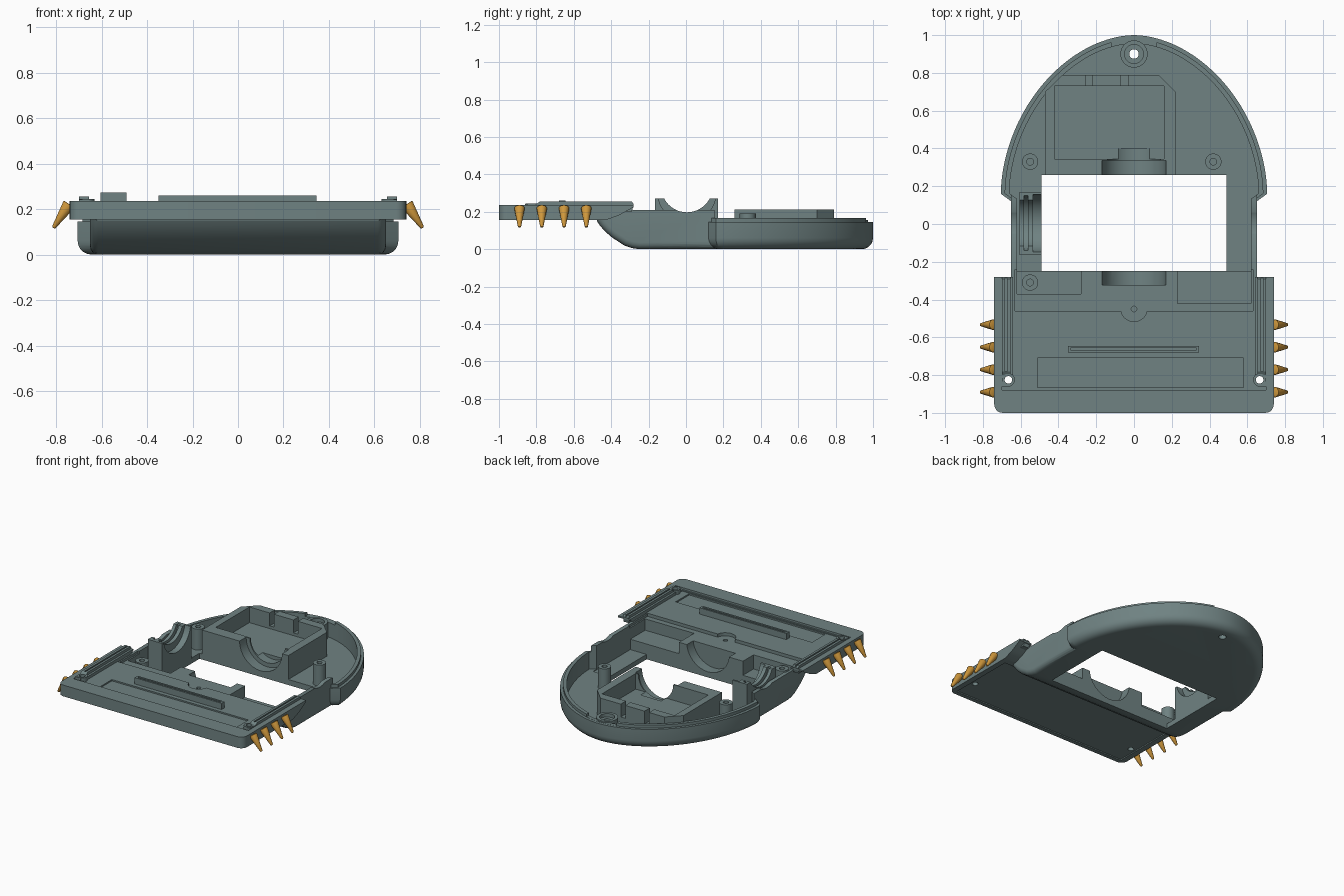
import bpy, bmesh, math
from mathutils import Vector, Matrix

if "Cube" in bpy.data.objects:
    bpy.data.objects.remove(bpy.data.objects["Cube"])


def material(name, rgb):
    m = bpy.data.materials.new(name)
    m.use_nodes = True
    m.diffuse_color = (*rgb, 1)
    m.node_tree.nodes["Principled BSDF"].inputs["Base Color"].default_value = (*rgb, 1)
    return m


GREY = material("slate grey", (0.16, 0.225, 0.225))
GOLD = material("amber gold", (0.62, 0.31, 0.045))


def finish(bm, name, mat=GREY):
    bmesh.ops.recalc_face_normals(bm, faces=bm.faces)
    me = bpy.data.meshes.new(name)
    bm.to_mesh(me)
    bm.free()
    me.materials.append(mat)
    ob = bpy.data.objects.new(name, me)
    bpy.context.collection.objects.link(ob)
    return ob


def prism(name, pts, a, b, axis="z", pick=None, offset=0.0, segments=5):
    """Extrude a profile along z (xy points) or x (yz points); bevel picked edges."""
    bm = bmesh.new()
    place = (lambda p, h: (p[0], p[1], h)) if axis == "z" else (lambda p, h: (h, p[0], p[1]))
    face = bm.faces.new([bm.verts.new(place(p, a)) for p in pts])
    new = bmesh.ops.extrude_face_region(bm, geom=[face])["geom"]
    shift = Vector(place((0, 0), b - a))
    bmesh.ops.translate(bm, vec=shift, verts=[v for v in new if isinstance(v, bmesh.types.BMVert)])
    bmesh.ops.recalc_face_normals(bm, faces=bm.faces)
    if pick:
        edges = [e for e in bm.edges if pick(*[v.co for v in e.verts])]
        bmesh.ops.bevel(bm, geom=edges, offset=offset, segments=segments, profile=0.5, affect="EDGES")
    return finish(bm, name)


def box(name, x0, x1, y0, y1, z0, z1):
    return prism(name, [(x0, y0), (x1, y0), (x1, y1), (x0, y1)], z0, z1)


def rod(name, centre, r, depth, axis="Z", sides=32):
    bm = bmesh.new()
    rot = {"X": Matrix.Rotation(math.pi / 2, 4, "Y"),
           "Y": Matrix.Rotation(math.pi / 2, 4, "X"), "Z": Matrix()}[axis]
    bmesh.ops.create_cone(bm, cap_ends=True, segments=sides, radius1=r, radius2=r,
                          depth=depth, matrix=Matrix.Translation(centre) @ rot)
    return finish(bm, name)


def combine(ob, other, op="DIFFERENCE"):
    mod = ob.modifiers.new("cut", "BOOLEAN")
    mod.operation, mod.object, mod.solver = op, other, "EXACT"
    bpy.context.view_layer.objects.active = ob
    bpy.ops.object.modifier_apply(modifier=mod.name)
    bpy.data.objects.remove(other)


def cut(ob, *args):
    combine(ob, box("cutter", *args))


def drill(ob, *args):
    combine(ob, rod("cutter", *args))


def join(ob, other):
    combine(ob, other, "UNION")


# Rounded rear outline
def outline(inset=0.0, steps=28):
    half = []
    for i in range(steps + 1):
        t = math.pi / 2 * i / steps
        half.append((0.705 * math.sin(t) ** 1.08, 0.16 + 0.84 * max(math.cos(t), 0) ** 1.08))
    half.append((0.65, 0.12))
    pts = half + [(-x, y) for x, y in reversed(half[1:])]
    return [(x * (1 - inset / 0.7), 0.2 + (y - 0.2) * (1 - inset / 0.8)) for x, y in pts]


shell = prism("shell", outline(), 0, 0.145,
              pick=lambda a, b: a.z + b.z < 0.01, offset=0.06)
join(shell, prism("lip", outline(0.02), 0.1, 0.166))

# Middle body with the curved front underside
side = [(-0.476, 0.21), (-0.476, 0.15), (-0.46, 0.125), (-0.43, 0.092), (-0.395, 0.062),
        (-0.33, 0.02), (-0.29, 0.006), (-0.25, 0), (0.3, 0), (0.3, 0.1), (0.26, 0.14), (0.15, 0.21)]
join(shell, prism("middle", side, -0.65, 0.65, "x", offset=0.035, segments=4,
                  pick=lambda a, b: abs(a.x - b.x) < 0.01 and max(a.z, b.z) < 0.16
                  and max(a.y, b.y) < 0.29 or abs(a.x - b.x) < 0.01 and a.z + b.z < 0.01))

# Front plate and its side arms
join(shell, prism("plate", [(-0.74, -1), (0.74, -1), (0.74, -0.46), (-0.74, -0.46)],
                  0.155, 0.236, offset=0.045,
                  pick=lambda a, b: abs(a.z - b.z) > 0.01 and a.y < -0.9))
arm = [(-0.6, 0.155), (-0.43, 0.155), (-0.36, 0.18), (-0.28, 0.225), (-0.28, 0.236), (-0.6, 0.236)]
rail = [(-0.86, 0.2), (-0.29, 0.2), (-0.28, 0.24), (-0.29, 0.255), (-0.78, 0.255), (-0.8, 0.242), (-0.86, 0.242)]
for s in (-1, 1):
    join(shell, prism("arm", arm, *sorted((s * 0.64, s * 0.74)), "x"))

# Hollows of the tray
combine(shell, prism("cutter", outline(0.045), 0.04, 0.4))
cut(shell, -0.12, 0.12, 0.93, 1.1, 0.146, 0.3)
cut(shell, -0.62, 0.62, -0.25, 0.175, 0.035, 0.4)
cut(shell, -0.49, 0.49, -0.25, 0.26, -0.1, 0.4)
cut(shell, -0.64, 0.64, -0.87, -0.455, 0.215, 0.4)
cut(shell, -0.70, 0.70, -0.88, -0.84, 0.222, 0.4)
cut(shell, -0.51, 0.58, -0.865, -0.71, 0.205, 0.4)
cut(shell, -0.63, 0.63, -0.46, -0.24, 0.192, 0.4)
drill(shell, (0, -0.447, 0.292), 0.07, 0.2)
cut(shell, -0.62, -0.28, -0.37, -0.24, 0.09, 0.4)
cut(shell, 0.23, 0.62, -0.42, -0.24, 0.11, 0.4)
cut(shell, -0.70, 0.70, -0.97, -0.48, 0.1, 0.163)
drill(shell, (0, -0.285, 0.21), 0.17, 0.075, "Y")
drill(shell, (0, -0.45, 0.2), 0.015, 0.06)
drill(shell, (0, 0.005, 0.335), 0.138, 2, "X", 48)
drill(shell, (0, 0.9, 0), 0.025, 0.4)
for s in (-1, 1):
    drill(shell, (s * 0.665, -0.825, 0.2), 0.02, 0.3)

parts = [shell]

# Rails and screw rings on the plate
for s, tag in ((1, "left"), (-1, "right")):
    r = prism(tag + "_rail", rail, *sorted((s * 0.655, s * 0.7)), "x")
    cut(r, *sorted((s * 0.672, s * 0.682)), -0.78, -0.2, 0.243, 0.3)
    drill(r, (s * 0.665, -0.825, 0.2), 0.02, 0.3)
    ring = rod(tag + "_screw_ring", (s * 0.665, -0.825, 0.22), 0.034, 0.05)
    drill(ring, (s * 0.665, -0.825, 0.2), 0.02, 0.3)
    parts += [r, ring]

# Ridge across the plate
ridge = box("plate_ridge", -0.35, 0.345, -0.68, -0.645, 0.2, 0.26)
cut(ridge, -0.335, 0.33, -0.667, -0.657, 0.24, 0.3)
parts.append(ridge)

# Compartment in the rear bowl
bay = prism("rear_compartment", [(-0.47, 0.26), (0.22, 0.26), (0.22, 0.7), (0.13, 0.79),
                                 (-0.38, 0.79), (-0.47, 0.7)], 0.03, 0.213)
cut(bay, -0.42, 0.16, 0.345, 0.73, 0.1, 0.4)
drill(bay, (0, 0.29, 0.213), 0.17, 0.09, "Y")
drill(bay, (0, 0.3, 0.213), 0.14, 0.2, "Y")
for x in (-0.24, -0.05):
    cut(bay, x - 0.018, x + 0.018, 0.72, 0.8, 0.12, 0.4)
parts.append(bay)

# Half-round cradle on the right wall
cradle = box("side_cradle", -0.605, -0.49, -0.165, 0.17, 0.03, 0.272)
drill(cradle, (-0.55, 0.005, 0.335), 0.138, 0.4, "X", 48)
drill(cradle, (-0.5, 0.005, 0.3), 0.155, 0.07, "X", 48)
drill(cradle, (-0.572, 0.005, 0.31), 0.15, 0.02, "X", 48)
parts.append(cradle)

# Screw posts
for tag, x, y, top, r in (("rear_right", -0.55, 0.33, 0.19, 0.043), ("rear_left", 0.42, 0.33, 0.19, 0.043),
                          ("front_right", -0.55, -0.31, 0.19, 0.043), ("rear_centre", 0, 0.9, 0.155, 0.072)):
    base = 0.03 if y > 0 else 0.08
    post = rod(tag + "_post", (x, y, (base + top) / 2), r, top - base)
    drill(post, (x, y, top), 0.018 if x else 0.025, 0.1 if x else 0.5)
    if not x:
        drill(post, (x, y, top), 0.05, 0.05)
    parts.append(post)

# Spikes along both sides of the plate
for s, tag in ((1, "left"), (-1, "right")):
    for i in range(4):
        start = Vector((s * 0.742, -0.89 + 0.119 * i, 0.222))
        way = Vector((s * 0.07, 0, -0.105))
        bm = bmesh.new()
        bmesh.ops.create_cone(bm, cap_ends=True, segments=14, radius1=0.029, radius2=0.008, depth=way.length)
        rims = [e for e in bm.edges if abs(e.verts[0].co.z - e.verts[1].co.z) < 0.001]
        bmesh.ops.bevel(bm, geom=rims, offset=0.006, segments=2, profile=0.5, affect="EDGES")
        bm.transform(Matrix.Translation(start + way / 2) @ way.to_track_quat("Z", "Y").to_matrix().to_4x4())
        parts.append(finish(bm, f"{tag}_spike_{i + 1}", GOLD))

# Smooth shading with sharp edges kept
bpy.ops.object.select_all(action="DESELECT")
for ob in parts:
    ob.select_set(True)
bpy.context.view_layer.objects.active = shell
bpy.ops.object.shade_smooth_by_angle(angle=math.radians(30))
